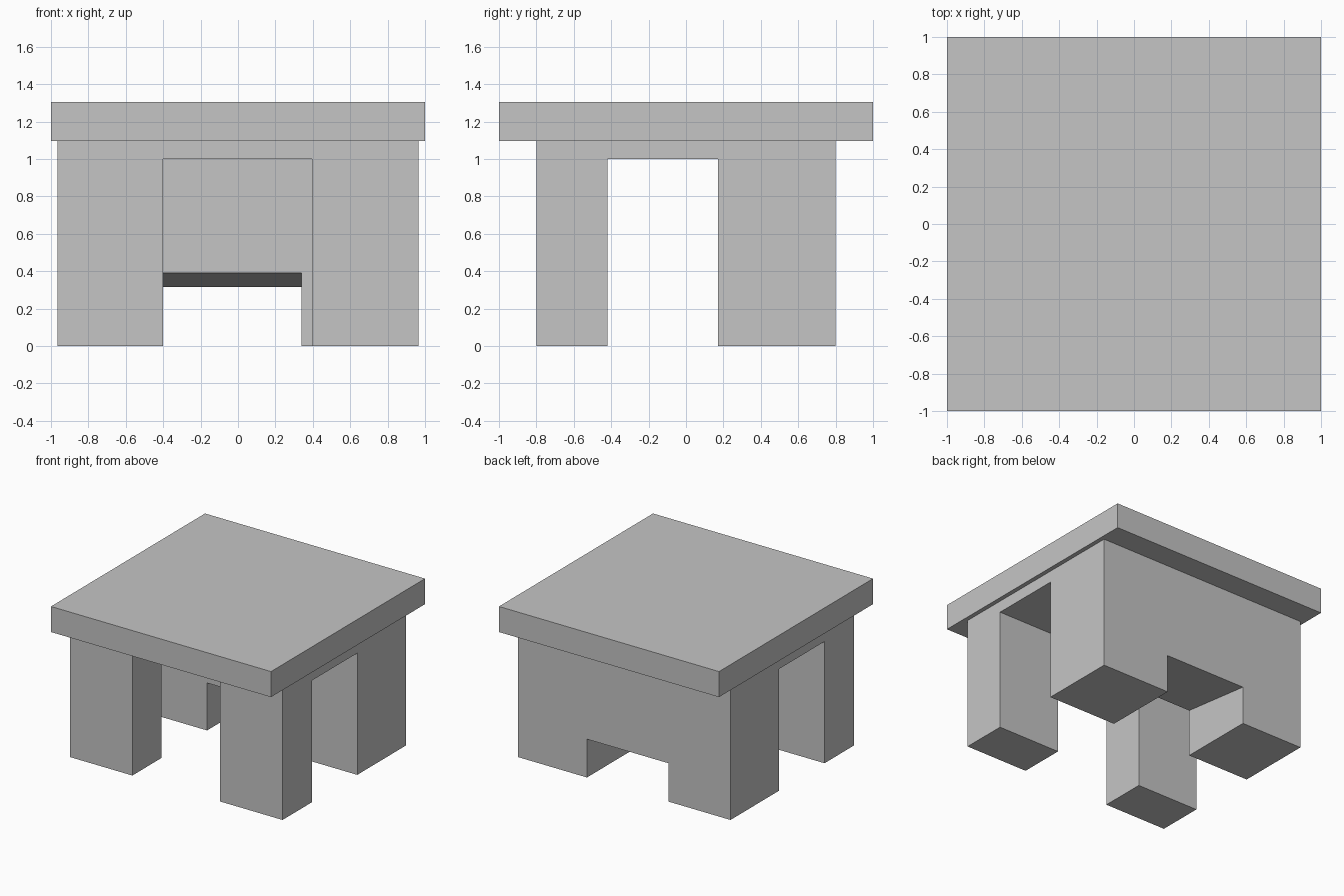
import bpy
import bmesh
from mathutils import Vector

default = bpy.data.objects.get("Cube")
if default:
    bpy.data.objects.remove(default, do_unlink=True)

# One plain grey for the whole model
grey = bpy.data.materials.new("plain grey")
grey.use_nodes = True
colour = (0.56, 0.56, 0.56, 1)
grey.diffuse_color = colour
grey.node_tree.nodes["Principled BSDF"].inputs["Base Color"].default_value = colour


def prism(name, profile, sweep):
    """Extrude a flat 3D outline along a vector."""
    bm = bmesh.new()
    face = bm.faces.new([bm.verts.new(p) for p in profile])
    extruded = bmesh.ops.extrude_face_region(bm, geom=[face])["geom"]
    moved = [v for v in extruded if isinstance(v, bmesh.types.BMVert)]
    bmesh.ops.translate(bm, verts=moved, vec=Vector(sweep))
    bmesh.ops.recalc_face_normals(bm, faces=bm.faces)
    mesh = bpy.data.meshes.new(name)
    bm.to_mesh(mesh)
    bm.free()
    mesh.materials.append(grey)
    obj = bpy.data.objects.new(name, mesh)
    bpy.context.collection.objects.link(obj)
    return obj


def block(name, half_x, half_y, bottom, top):
    corners = [(-half_x, -half_y), (half_x, -half_y), (half_x, half_y), (-half_x, half_y)]
    return prism(name, [(x, y, bottom) for x, y in corners], (0, 0, top - bottom))


def carve(target, cutter):
    """Cut one solid out of another, then discard the cutter."""
    cutter.hide_render = True
    mod = target.modifiers.new("cut", "BOOLEAN")
    mod.operation = "DIFFERENCE"
    mod.solver = "EXACT"
    mod.object = cutter
    bpy.context.view_layer.objects.active = target
    bpy.ops.object.modifier_apply(modifier=mod.name)
    bpy.data.objects.remove(cutter, do_unlink=True)


# Overhanging slab and the solid base under it
block("table_top", 1, 1, 1.095, 1.305)
base = block("base_with_legs", 0.965, 0.8, 0, 1.095)

# T-shaped hollow: side passage plus the opening between the front legs
left, right, front, back = -0.4, 0.395, -0.42, 0.17
outline = [(-2, front), (left, front), (left, -2), (right, -2),
           (right, front), (2, front), (2, back), (-2, back)]
carve(base, prism("leg_gap_cutter", [(x, y, -1) for x, y in outline], (0, 0, 2)))

# Low opening through the rear wall, with a ceiling sloping down to the back
slope = (0.315 - 0.39) / (0.8 - back)
near, far = 0.0, 1.0
arch = [(near, -1), (far, -1),
        (far, 0.39 + slope * (far - back)), (near, 0.39 + slope * (near - back))]
carve(base, prism("rear_opening_cutter", [(left, y, z) for y, z in arch], (0.34 - left, 0, 0)))
